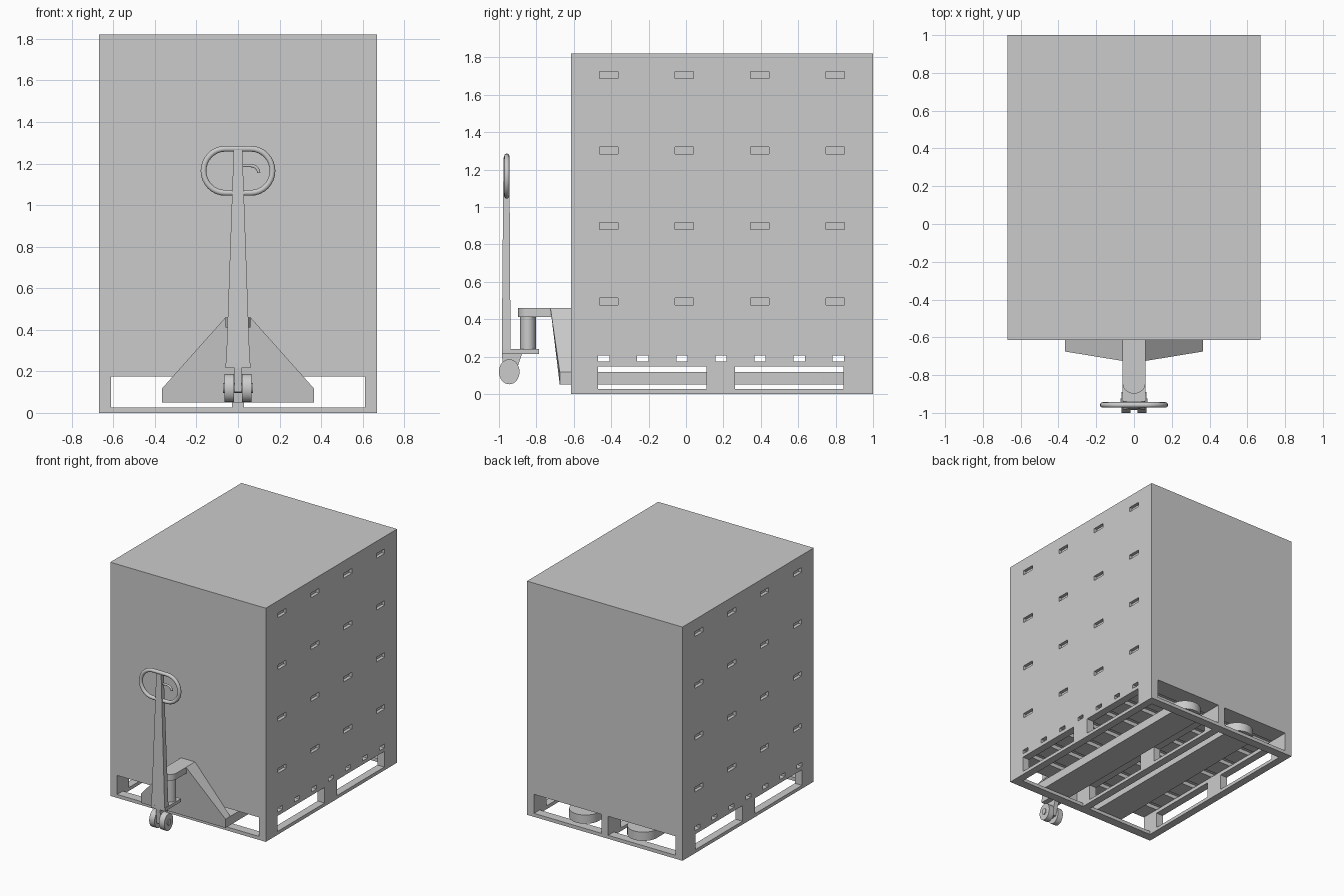
import bpy, bmesh, math
from mathutils import Matrix, Vector

default = bpy.data.objects.get("Cube")
if default:
    bpy.data.objects.remove(default)

grey = bpy.data.materials.new("plain_grey")
grey.use_nodes = True
GREY = (0.6, 0.6, 0.6, 1)
grey.diffuse_color = GREY
grey.node_tree.nodes["Principled BSDF"].inputs["Base Color"].default_value = GREY


def finish(name, bm, smooth=False):
    bmesh.ops.recalc_face_normals(bm, faces=bm.faces)
    mesh = bpy.data.meshes.new(name)
    bm.to_mesh(mesh)
    bm.free()
    mesh.materials.append(grey)
    obj = bpy.data.objects.new(name, mesh)
    bpy.context.collection.objects.link(obj)
    bpy.ops.object.select_all(action='DESELECT')
    obj.select_set(True)
    bpy.context.view_layer.objects.active = obj
    if smooth:
        bpy.ops.object.shade_smooth_by_angle(angle=math.radians(35))
    return obj


def add_box(bm, x, y, z):
    """Box from (low, high) ranges."""
    spans = (x, y, z)
    centre = Matrix.Translation([(a + b) / 2 for a, b in spans])
    size = Matrix.Diagonal([b - a for a, b in spans] + [1])
    bmesh.ops.create_cube(bm, size=1, matrix=centre @ size)


def boxes(name, spans):
    bm = bmesh.new()
    for s in spans:
        add_box(bm, *s)
    return finish(name, bm)


def add_prism(bm, points, offset):
    """Extrude a planar polygon along an offset vector."""
    face = bm.faces.new([bm.verts.new(p) for p in points])
    new = bmesh.ops.extrude_face_region(bm, geom=[face])["geom"]
    bmesh.ops.translate(bm, vec=offset, verts=[v for v in new if isinstance(v, bmesh.types.BMVert)])


def add_drum(bm, centre, ra, rb, depth, axis='Z'):
    """Cylinder with two radii, along z or x."""
    turn = Matrix.Rotation(math.pi / 2, 4, 'Y') if axis == 'X' else Matrix()
    bmesh.ops.create_cone(bm, cap_ends=True, segments=32, radius1=1, radius2=1, depth=depth,
                          matrix=Matrix.Translation(centre) @ turn @ Matrix.Diagonal((ra, rb, 1, 1)))


def tube(name, points, radius, cyclic=False):
    curve = bpy.data.curves.new(name, 'CURVE')
    curve.dimensions = '3D'
    curve.bevel_depth = radius
    curve.bevel_resolution = 3
    curve.use_fill_caps = True
    line = curve.splines.new('POLY')
    line.points.add(len(points) - 1)
    for p, co in zip(line.points, points):
        p.co = (*co, 1)
        line.use_cyclic_u = cyclic
    line.use_smooth = True
    curve.materials.append(grey)
    obj = bpy.data.objects.new(name, curve)
    bpy.context.collection.objects.link(obj)
    return obj


W, FRONT, BACK, TOP = 0.67, -0.615, 1.0, 1.82
DECK_LOW, DECK_TOP = 0.175, 0.205

# Carton stack with hand slots on both long sides
stack = boxes("carton_stack", [((-W, W), (FRONT, BACK), (DECK_TOP, TOP))])
pitch_y, pitch_z = (BACK - FRONT) / 4, (TOP - DECK_TOP) / 4
slots = []
for side in (-W, W):
    for i in range(4):
        for j in range(4):
            y = FRONT + pitch_y * (i + 0.5)
            z = TOP - 0.114 - pitch_z * j
            slots.append(((side - 0.025, side + 0.025), (y - 0.05, y + 0.05), (z - 0.018, z + 0.018)))
cutter = boxes("slot_cutter", slots)
cutter.hide_render = True
cut = stack.modifiers.new("slots", 'BOOLEAN')
cut.operation = 'DIFFERENCE'
cut.object = cutter
bpy.context.view_layer.objects.active = stack
bpy.ops.object.modifier_apply(modifier=cut.name)
bpy.data.objects.remove(cutter)

# Pallet deck slats
gaps = [-0.44 + 0.209 * i for i in range(7)]
starts = [FRONT] + [g + 0.03 for g in gaps]
ends = [g - 0.03 for g in gaps] + [BACK]
boxes("pallet_slats", [((-W, W), s, (DECK_LOW, DECK_TOP)) for s in zip(starts, ends)])

# Pallet stringers: three blocks joined by a bar above and below
for label, x in (("right", (-W, -0.61)), ("centre", (-0.03, 0.03)), ("left", (0.61, W))):
    parts = [(x, y, (0.026, 0.147)) for y in ((FRONT, -0.47), (0.11, 0.262), (0.843, BACK))]
    parts += [(x, (FRONT, BACK), (0.147, DECK_LOW)), (x, (FRONT, BACK), (0, 0.026))]
    boxes(label + "_stringer", parts)
boxes("pallet_end_boards", [((-W, W), y, (0, 0.027))
                            for y in ((FRONT, FRONT + 0.07), (BACK - 0.07, BACK))])

# Forks with rounded tips
for label, side in (("right", -1), ("left", 1)):
    cx, half, tip = side * 0.25, 0.115, 0.88
    arc = [(cx + half * math.cos(a), tip + half * math.sin(a), 0.05)
           for a in (math.pi * k / 20 for k in range(21))]
    bm = bmesh.new()
    add_prism(bm, arc + [(cx - half, -0.63, 0.05), (cx + half, -0.63, 0.05)], Vector((0, 0, 0.068)))
    finish(label + "_fork", bm, True)

# Sloped triangular body that carries the forks
outline = [(-0.365, 0.05), (0.365, 0.05), (0.365, 0.118), (0.06, 0.46), (-0.06, 0.46), (-0.365, 0.118)]
bm = bmesh.new()
add_prism(bm, [(x, FRONT, z) for x, z in outline], Vector((0, -0.06, 0)))
for v in bm.verts:
    if v.co.y < FRONT - 0.01 and v.co.z > 0.12:
        v.co.y = -0.725
finish("jack_body", bm)

# Head plate with a rounded front, pump and base plate
arc = [(0.06 * math.cos(a), -0.845 - 0.053 * math.sin(a), 0.412)
       for a in (math.pi * k / 16 for k in range(17))]
bm = bmesh.new()
add_prism(bm, arc + [(-0.06, -0.62, 0.412), (0.06, -0.62, 0.412)], Vector((0, 0, 0.048)))
finish("head_plate", bm, True)
bm = bmesh.new()
add_drum(bm, (0, -0.845, 0.325), 0.05, 0.042, 0.18)
finish("pump", bm, True)
boxes("base_plate", [((-0.06, 0.06), (-0.985, -0.787), (0.215, 0.24))])

# Wheel bracket, steering wheels and axle
bm = bmesh.new()
add_prism(bm, [(-0.018, y, z) for y, z in ((-0.985, 0.22), (-0.875, 0.22), (-0.915, 0.1), (-0.975, 0.1))],
          Vector((0.036, 0, 0)))
finish("wheel_bracket", bm)
for label, side in (("right", -1), ("left", 1)):
    bm = bmesh.new()
    add_drum(bm, (side * 0.042, -0.945, 0.119), 0.067, 0.055, 0.046, 'X')
    finish(label + "_steering_wheel", bm, True)
bm = bmesh.new()
add_drum(bm, (0, -0.945, 0.119), 0.024, 0.02, 0.144, 'X')
finish("axle", bm, True)

# Tapered handle shaft
bm = bmesh.new()
add_box(bm, (-0.058, 0.058), (-0.985, -0.938), (0.215, 1.265))
for v in bm.verts:
    if v.co.z > 1:
        v.co.x *= 0.36
        v.co.y = -0.96 + (v.co.y + 0.9615) * 0.68
finish("handle_shaft", bm)

# Handle loop and release lever
loop = []
for cx, start in ((0.062, -math.pi / 2), (-0.062, math.pi / 2)):
    for k in range(17):
        a = start + math.pi * k / 16
        loop.append((cx + 0.104 * math.cos(a), -0.958, 1.165 + 0.106 * math.sin(a)))
tube("handle_loop", loop, 0.0145, True)
lever = [(0, -0.958, 1.19)]
for k in range(9):
    a = math.pi / 2 * (1 - k / 8)
    lever.append((0.06 + 0.04 * math.cos(a), -0.958, 1.155 + 0.035 * math.sin(a)))
tube("release_lever", lever, 0.008)
